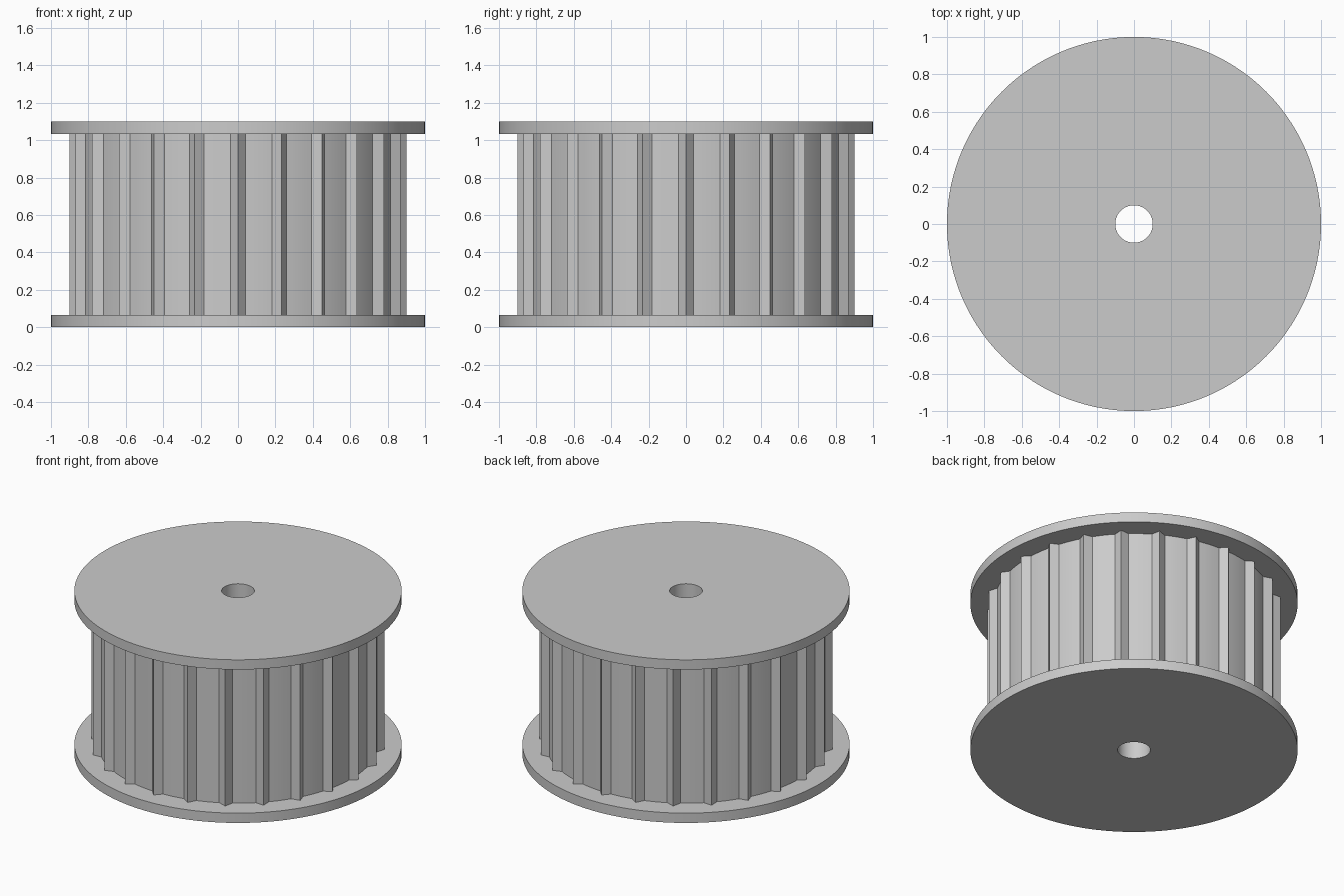
import bpy, bmesh
from math import sin, cos, pi, radians

cube = bpy.data.objects.get("Cube")
if cube:
    bpy.data.objects.remove(cube, do_unlink=True)

TEETH = 24
BORE_R, FLANGE_R = 0.1, 1.0
ROOT_R, TIP_R = 0.856, 0.9
HEIGHT, FLANGE_T = 1.1, 0.066
PITCH = 2 * pi / TEETH
HALF = radians(2.7)          # half the angular width of a tooth
PANEL_STEPS = 4              # facets between neighbouring teeth

steel = bpy.data.materials.new("grey steel")
steel.use_nodes = True
grey = (0.6, 0.6, 0.6, 1)
steel.diffuse_color = grey
steel.node_tree.nodes["Principled BSDF"].inputs["Base Color"].default_value = grey

# Outline of the toothed drum: a pointed ridge, then a round land, per pitch
toothed = []
for t in range(TEETH):
    a = t * PITCH
    toothed.append((a, TIP_R))
    for i in range(PANEL_STEPS + 1):
        toothed.append((a + HALF + (PITCH - 2 * HALF) * i / PANEL_STEPS, ROOT_R))
angles = [a for a, r in toothed]
disc = [(a, FLANGE_R) for a in angles]
bore = [(a, BORE_R) for a in angles]


def bored_prism(name, outline, z0, z1, capped=True):
    """Extrude an outline with the shaft bore through it."""
    bm = bmesh.new()

    def ring(pts, z):
        return [bm.verts.new((r * cos(a), r * sin(a), z)) for a, r in pts]

    def bridge(lower, upper):
        n = len(lower)
        for i in range(n):
            j = (i + 1) % n
            bm.faces.new((lower[i], lower[j], upper[j], upper[i]))

    out0, out1 = ring(outline, z0), ring(outline, z1)
    in0, in1 = ring(bore, z0), ring(bore, z1)
    bridge(out0, out1)
    bridge(in1, in0)
    if capped:
        bridge(out1, in1)
        bridge(in0, out0)
    mesh = bpy.data.meshes.new(name)
    bm.to_mesh(mesh)
    bm.free()
    mesh.materials.append(steel)
    obj = bpy.data.objects.new(name, mesh)
    bpy.context.collection.objects.link(obj)
    bpy.ops.object.select_all(action="DESELECT")
    obj.select_set(True)
    bpy.context.view_layer.objects.active = obj
    bpy.ops.object.shade_smooth_by_angle(angle=radians(25))
    return obj


# Two flanges with the toothed drum between them
bored_prism("bottom_flange", disc, 0, FLANGE_T)
bored_prism("toothed_drum", toothed, FLANGE_T, HEIGHT - FLANGE_T, capped=False)
bored_prism("top_flange", disc, HEIGHT - FLANGE_T, HEIGHT)
